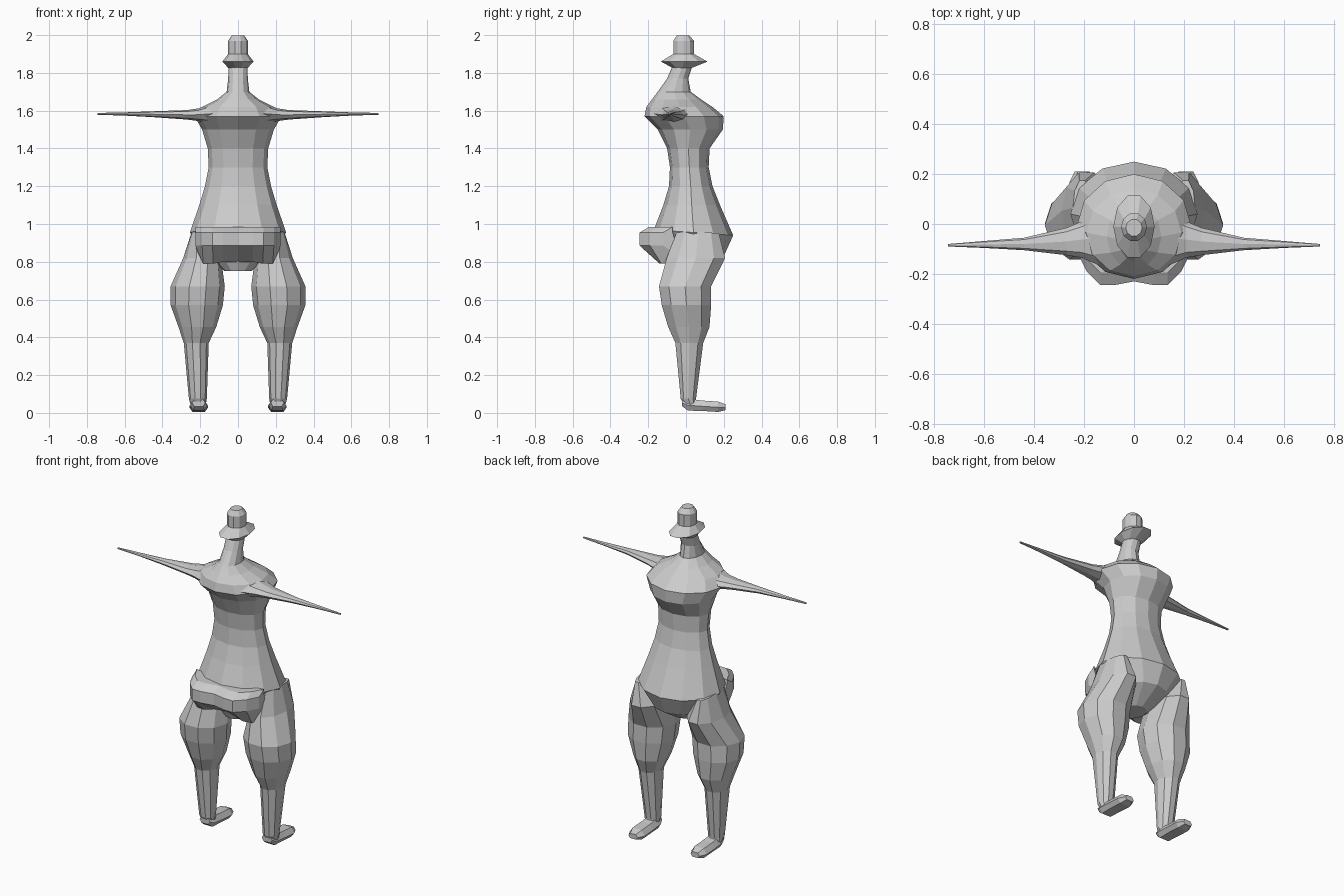
import bpy, bmesh, math

grey = bpy.data.materials.new("plain_grey")
grey.diffuse_color = (0.6, 0.6, 0.6, 1)


def skin(name, rings, mirror=False):
    """Bridge a list of equal-length point rings and cap both ends."""
    bm = bmesh.new()
    loops = [[bm.verts.new(p) for p in r] for r in rings]
    n = len(loops[0])
    for a, b in zip(loops, loops[1:]):
        for i in range(n):
            j = (i + 1) % n
            bm.faces.new((a[i], a[j], b[j], b[i]))
    bm.faces.new(loops[0][::-1])
    bm.faces.new(loops[-1])
    bmesh.ops.recalc_face_normals(bm, faces=bm.faces)
    me = bpy.data.meshes.new(name)
    bm.to_mesh(me)
    bm.free()
    me.materials.append(grey)
    ob = bpy.data.objects.new(name, me)
    bpy.context.collection.objects.link(ob)
    if mirror:
        ob.modifiers.new("Mirror", 'MIRROR').use_mirror_merge = False
    return ob


def ring(z, x0, x1, y0, y1, n=12, tilt=0):
    """Horizontal oval between the given limits; tilt raises its +y side."""
    cx, cy, rx, ry = (x0 + x1) / 2, (y0 + y1) / 2, (x1 - x0) / 2, (y1 - y0) / 2
    pts = []
    for i in range(n):
        a = 2 * math.pi * i / n
        s = math.sin(a)
        pts.append((cx + rx * math.cos(a), cy + ry * s, z + tilt * s))
    return pts


def body(name, rows, n=12):
    return skin(name, [ring(z, -w, w, y0, y1, n, t) for z, w, y0, y1, t in rows])


# Torso, from the crotch up to the neck: z, half width, back/front limits, tilt
body("torso", [
    (0.75, 0.07, -0.08, 0.07, 0.0),
    (0.83, 0.16, -0.12, 0.20, 0.0),
    (0.955, 0.255, -0.17, 0.25, -0.015),
    (1.10, 0.205, -0.12, 0.18, 0),
    (1.20, 0.175, -0.09, 0.14, 0),
    (1.30, 0.155, -0.085, 0.12, 0),
    (1.40, 0.16, -0.10, 0.125, 0),
    (1.50, 0.19, -0.15, 0.195, 0),
    (1.57, 0.23, -0.22, 0.20, 0),
    (1.62, 0.19, -0.21, 0.14, 0),
    (1.66, 0.11, -0.18, 0.08, 0),
    (1.70, 0.06, -0.15, 0.025, 0),
    (1.77, 0.052, -0.10, 0.012, 0),
    (1.84, 0.05, -0.07, 0.035, 0),
])

# Head with its wide brim
body("head", [
    (1.825, 0.05, -0.07, 0.03, 0),
    (1.86, 0.083, -0.14, 0.12, 0),
    (1.90, 0.052, -0.07, 0.045, 0),
    (1.97, 0.052, -0.07, 0.045, 0),
    (1.998, 0.033, -0.05, 0.02, 0),
], 10)

# Arms: flattened spikes
def arm_ring(x, y0, y1, z0, z1, n=8):
    return [(x, (y0 + y1) / 2 + (y1 - y0) / 2 * math.cos(2 * math.pi * i / n),
             (z0 + z1) / 2 + (z1 - z0) / 2 * math.sin(2 * math.pi * i / n))
            for i in range(n)]

skin("arms", [
    arm_ring(0.13, -0.17, 0.06, 1.53, 1.64),
    arm_ring(0.21, -0.135, 0.01, 1.545, 1.612),
    arm_ring(0.27, -0.125, -0.015, 1.553, 1.603),
    arm_ring(0.44, -0.105, -0.055, 1.565, 1.597),
    arm_ring(0.60, -0.096, -0.068, 1.574, 1.591),
    arm_ring(0.745, -0.09, -0.08, 1.578, 1.588),
], True)

# Legs from hip to ankle: z, inner/outer x, back/front y
skin("legs", [ring(z, x0, x1, y0, y1, 10, t) for z, x0, x1, y0, y1, t in [
    (0.96, 0.17, 0.245, -0.05, 0.18, -0.01),
    (0.82, 0.09, 0.29, -0.11, 0.215, 0),
    (0.67, 0.07, 0.357, -0.15, 0.14, 0),
    (0.57, 0.08, 0.357, -0.135, 0.14, 0),
    (0.455, 0.115, 0.315, -0.10, 0.13, 0),
    (0.37, 0.155, 0.287, -0.06, 0.095, 0),
    (0.075, 0.165, 0.26, -0.03, 0.055, 0),
    (0.02, 0.175, 0.245, 0.0, 0.06, 0),
]], True)

# Feet: low wedges with rounded toes
def foot_ring(y, w, z0, z1):
    c = 0.208
    m = z0 + (z1 - z0) * 0.45
    return [(c - w, y, m), (c - w * 0.65, y, z0), (c + w * 0.65, y, z0),
            (c + w, y, m), (c + w * 0.6, y, z1), (c - w * 0.6, y, z1)]

skin("feet", [
    foot_ring(-0.02, 0.035, 0.035, 0.075),
    foot_ring(0.01, 0.046, 0.012, 0.075),
    foot_ring(0.09, 0.05, 0.01, 0.065),
    foot_ring(0.17, 0.05, 0.005, 0.06),
    foot_ring(0.21, 0.03, 0.015, 0.045),
], True)

# Bulging flap across the hips
def flap_ring(x, y, low, back):
    return [(x, -0.08, 0.985), (x, y + 0.05, 0.985), (x, y, 0.955),
            (x, y, 0.885), (x * 0.97, back, low), (x * 0.97, -0.04, low)]

half = [(0.225, -0.12, 0.86, -0.08), (0.19, -0.19, 0.79, -0.13),
        (0.135, -0.245, 0.79, -0.14), (0.08, -0.245, 0.80, -0.12)]
rows = [(-x, y, l, b) for x, y, l, b in half]
rows += [(0, -0.23, 0.80, -0.10)] + half[::-1]
skin("hip_flap", [flap_ring(*r) for r in rows])
